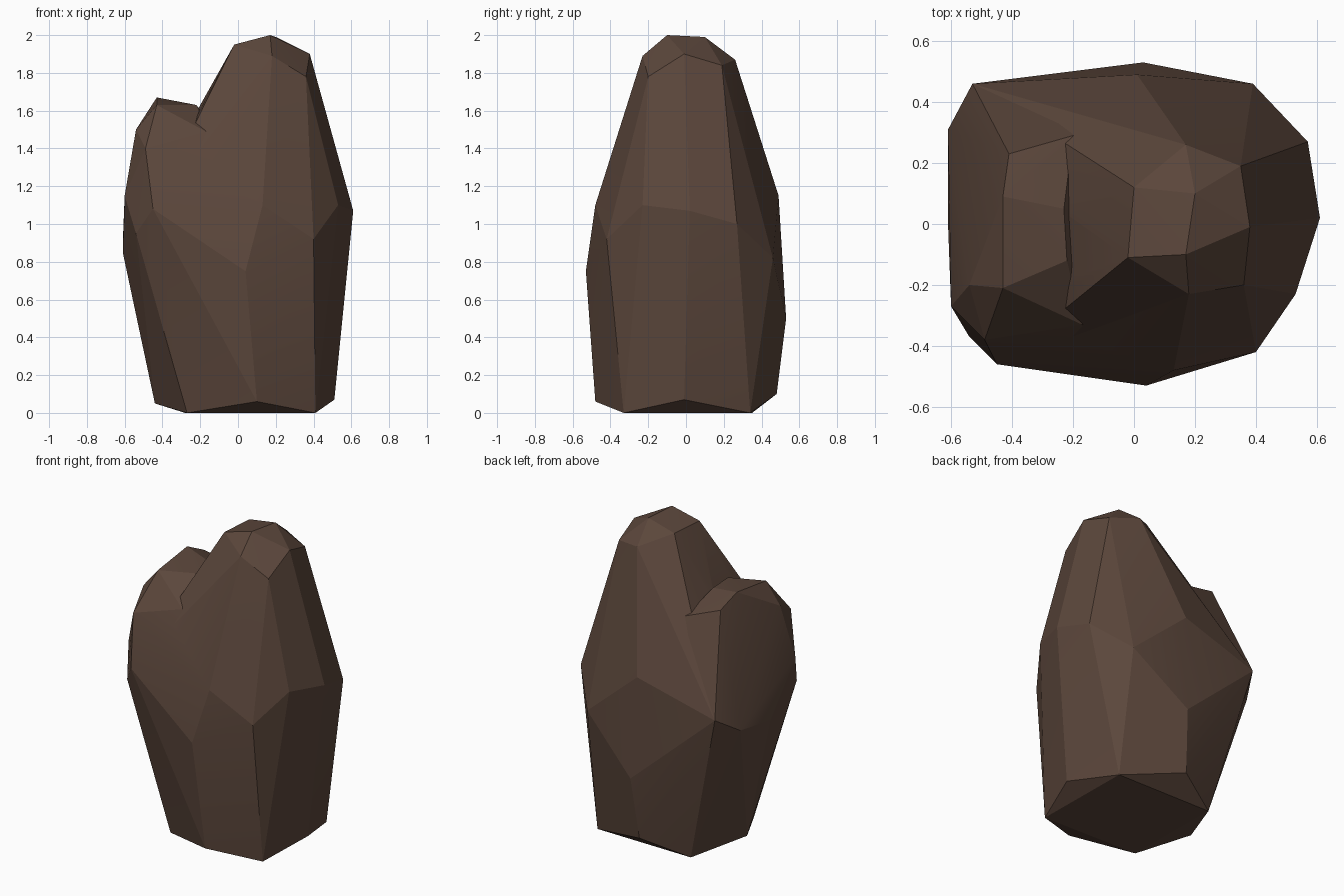
import bpy, bmesh, math

if "Cube" in bpy.data.objects:
    bpy.data.objects.remove(bpy.data.objects["Cube"])

brown = bpy.data.materials.new("dark brown stone")
brown.diffuse_color = (0.105, 0.062, 0.044, 1)
brown.use_nodes = True
brown.node_tree.nodes["Principled BSDF"].inputs["Base Color"].default_value = brown.diffuse_color


def hull(name, points):
    """Faceted rock: convex hull around a few corner points."""
    bm = bmesh.new()
    for p in points:
        bm.verts.new(p)
    res = bmesh.ops.convex_hull(bm, input=bm.verts)
    junk = {g for g in res["geom_interior"] + res["geom_unused"]
            if isinstance(g, bmesh.types.BMVert) and g.is_valid}
    bmesh.ops.delete(bm, geom=list(junk), context='VERTS')
    bmesh.ops.recalc_face_normals(bm, faces=bm.faces)
    me = bpy.data.meshes.new(name)
    bm.to_mesh(me)
    bm.free()
    me.materials.append(brown)
    ob = bpy.data.objects.new(name, me)
    bpy.context.collection.objects.link(ob)
    return ob


# corners shared by both peaks: foot ring and left flank
foot_left = [(-.27, -.31, 0), (-.44, 0, .05), (-.28, .35, 0),
             (.1, -.48, .06), (0, .48, .1)]
flank_left = [(-.45, -.46, 1.08), (-.54, -.37, .95), (-.61, 0, .85),
              (-.61, .31, .9), (-.53, .46, 1.0)]
middle = [(.04, -.53, .75), (.13, -.48, 1.1), (.03, .53, .5), (.01, .49, 1.15)]

# tall peak with the whole body below it
foot_right = [(.41, -.33, 0), (.51, -.01, .07), (.4, .34, 0)]
flank_right = [(.4, -.42, .92), (.53, -.23, 1.1), (.61, .02, 1.07),
               (.57, .27, 1.0), (.39, .46, .82)]
crown = [(-.02, -.11, 1.95), (.17, -.1, 2), (.2, .1, 1.99), (0, .12, 1.95),
         (.18, -.23, 1.89), (.36, -.2, 1.78), (.38, -.01, 1.9),
         (.35, .19, 1.84), (.17, .26, 1.87)]
rock = hull("rock", foot_left + foot_right + flank_left + flank_right + middle + crown)

# low peak on the left
shoulder = [(-.43, .09, 1.67), (-.43, -.21, 1.63), (-.41, .23, 1.6),
            (-.54, -.2, 1.5), (-.49, -.38, 1.4), (-.6, -.27, 1.15)]
valley = [(-.17, -.33, 1.49), (-.22, -.12, 1.63), (-.23, .05, 1.63), (-.2, .29, 1.53)]
lobe = hull("low_peak", foot_left + flank_left + middle + shoulder + valley)

# merge into one stone
mod = rock.modifiers.new("merge", 'BOOLEAN')
mod.operation = 'UNION'
mod.solver = 'EXACT'
mod.object = lobe
bpy.context.view_layer.objects.active = rock
rock.select_set(True)
bpy.ops.object.modifier_apply(modifier="merge")
bpy.data.objects.remove(lobe)
bpy.ops.object.shade_smooth_by_angle(angle=math.radians(12))
